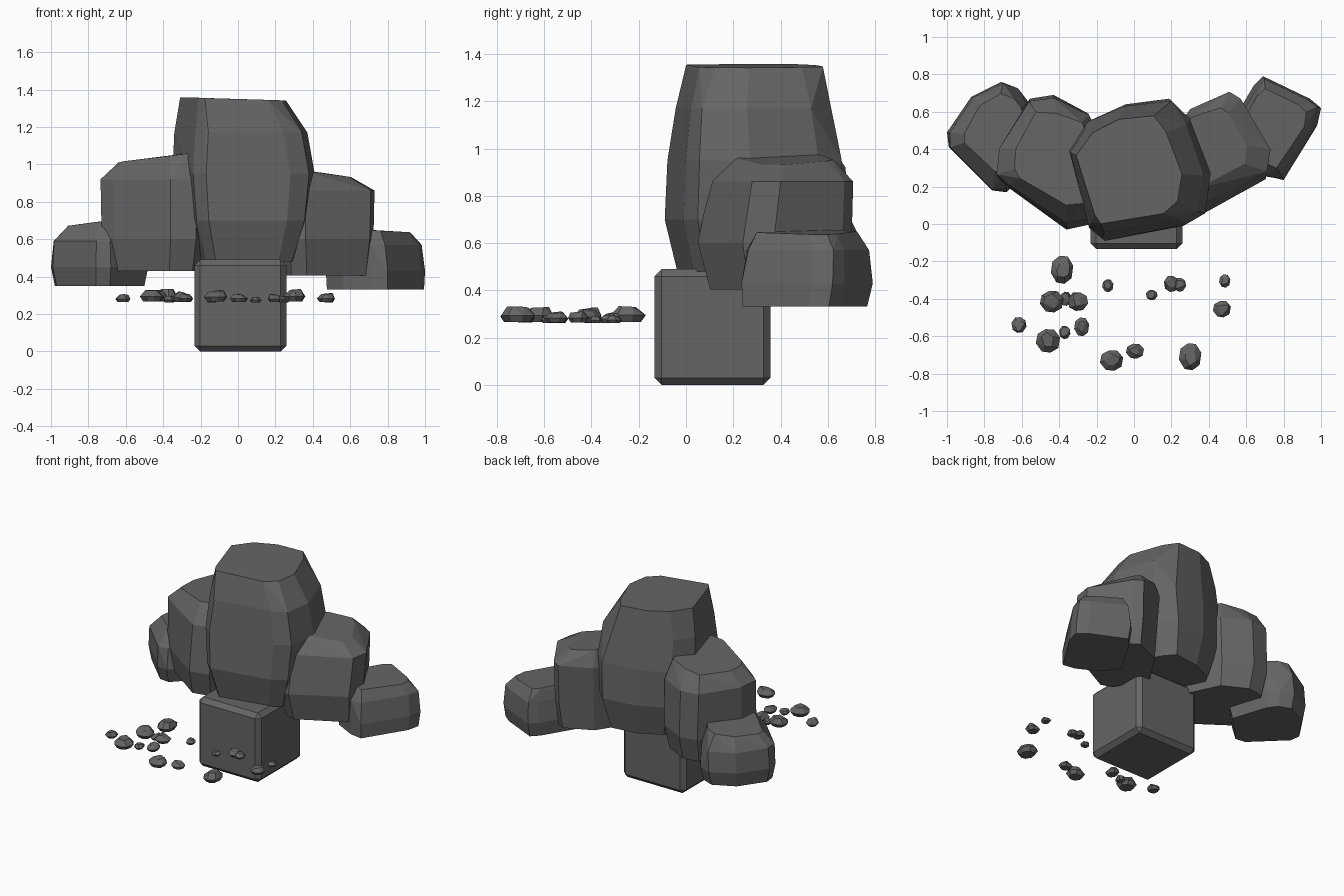
import bpy, bmesh, random
from mathutils import Vector

random.seed(4)

stone = bpy.data.materials.new("dark grey stone")
stone.diffuse_color = (0.13, 0.13, 0.132, 1)


def finish(bm, name):
    bmesh.ops.recalc_face_normals(bm, faces=bm.faces)
    mesh = bpy.data.meshes.new(name)
    bm.to_mesh(mesh)
    bm.free()
    mesh.materials.append(stone)
    obj = bpy.data.objects.new(name, mesh)
    bpy.context.collection.objects.link(obj)
    return obj


def rock(name, outline, levels, tilt=(0, 0), jitter=0.012):
    """Hull of scaled copies of a plan outline; levels are (z, sx, sy, dx, dy)."""
    xs, ys = zip(*outline)
    cx, cy = (min(xs) + max(xs)) / 2, (min(ys) + max(ys)) / 2
    bm = bmesh.new()
    for i, (z, sx, sy, dx, dy) in enumerate(levels):
        top = i == len(levels) - 1
        for x, y in outline:
            px, py = (x - cx) * sx, (y - cy) * sy
            pz = z
            if top:
                pz += px * tilt[0] + py * tilt[1]
            j = jitter if 0 < i and not (sx == 1 or sy == 1) else 0
            bm.verts.new(Vector((cx + dx + px + random.uniform(-j, j),
                                 cy + dy + py + random.uniform(-j, j), pz)))
    hull = bmesh.ops.convex_hull(bm, input=bm.verts)
    loose = {g for g in hull["geom_interior"] + hull["geom_unused"]
             if isinstance(g, bmesh.types.BMVert)}
    bmesh.ops.delete(bm, geom=list(loose), context='VERTS')
    bmesh.ops.dissolve_limit(bm, angle_limit=0.1, verts=bm.verts, edges=bm.edges)
    return finish(bm, name)


# Bevelled block under the rocks
bm = bmesh.new()
bmesh.ops.create_cube(bm, size=0.49)
bmesh.ops.translate(bm, verts=bm.verts, vec=(0.013, 0.112, 0.245))
bmesh.ops.bevel(bm, geom=bm.edges[:], offset=0.03, segments=1, affect='EDGES')
finish(bm, "base_block")

# Tall middle rock
rock("centre_rock",
     [(-.35, .40), (-.26, .55), (-.05, .64), (.20, .67), (.30, .57), (.41, .27),
      (.38, .05), (.28, -.01), (-.17, -.09), (-.24, -.03)],
     [(.48, .74, .86, .0, .0), (.70, .93, 1, .0, .0), (.95, 1, .97, .0, .0),
      (1.17, .94, .88, -.01, -.01), (1.35, .73, .74, -.05, .0)], (-.03, .0))

# Inner shoulder rocks
rock("left_inner_rock",
     [(-.735, .25), (-.72, .40), (-.56, .67), (-.43, .69), (-.24, .59), (-.10, .30),
      (-.22, .0), (-.36, -.03), (-.67, .19)],
     [(.43, .88, .88, .0, .0), (.60, .98, 1, .0, .0), (.92, 1, .93, .0, .01),
      (1.04, .72, .70, .0, .02)], (.13, .0))
rock("right_inner_rock",
     [(.73, .37), (.57, .66), (.51, .70), (.30, .60), (.14, .35), (.27, .08),
      (.36, .05), (.71, .24)],
     [(.405, .90, .87, .0, .01), (.60, .98, 1, .0, .0), (.86, 1, .93, .0, .03),
      (.96, .68, .66, -.03, .04)], (-.14, .0))

# Outer low rocks
rock("left_outer_rock",
     [(-1.0, .49), (-.99, .41), (-.76, .18), (-.68, .17), (-.48, .38), (-.57, .66),
      (-.62, .725), (-.71, .76), (-.87, .68)],
     [(.35, .92, .90, .0, .0), (.45, 1, 1, .0, .0), (.59, .98, .95, .0, .0),
      (.695, .72, .72, .01, .01)], (.13, .0))
rock("right_outer_rock",
     [(1.0, .62), (.94, .67), (.69, .79), (.64, .74), (.47, .45), (.56, .33),
      (.71, .25), (.80, .235), (.98, .53)],
     [(.332, .98, .95, .0, -.01), (.43, 1, 1, .0, .0), (.57, .95, .94, .0, .0),
      (.648, .72, .74, -.01, .0)], (-.06, .0))

# Scattered pebbles: centre x, y and half sizes
pebbles = [(-.385, -.245, .06, .075), (-.44, -.415, .063, .058), (-.365, -.40, .03, .038),
           (-.30, -.415, .055, .05), (-.28, -.55, .04, .05), (-.37, -.58, .03, .035),
           (-.46, -.625, .065, .063), (-.615, -.54, .04, .042), (-.12, -.73, .062, .055),
           (.005, -.68, .048, .04), (.30, -.71, .06, .072), (.47, -.455, .048, .044),
           (.485, -.305, .03, .035), (.20, -.32, .04, .043), (.245, -.325, .033, .037),
           (.095, -.38, .031, .027), (-.14, -.33, .03, .034)]
shape = [(-1, -.2), (-.5, -.9), (.2, -1), (.85, -.6), (1, .3), (.5, .95), (-.2, 1), (-.85, .6)]
for n, (x, y, rx, ry) in enumerate(pebbles, 1):
    flip = random.choice((-1, 1))
    r = (rx + ry) / 2
    z = .257 + r * .15
    rock(f"pebble_{n:02d}", [(x + a * rx * flip, y + b * ry) for a, b in shape],
         [(z, .72, .72, 0, 0), (z + r * .42, 1, 1, 0, 0), (z + r * .95, .55, .55, 0, 0)],
         (random.uniform(-.15, .15), random.uniform(-.15, .15)))
